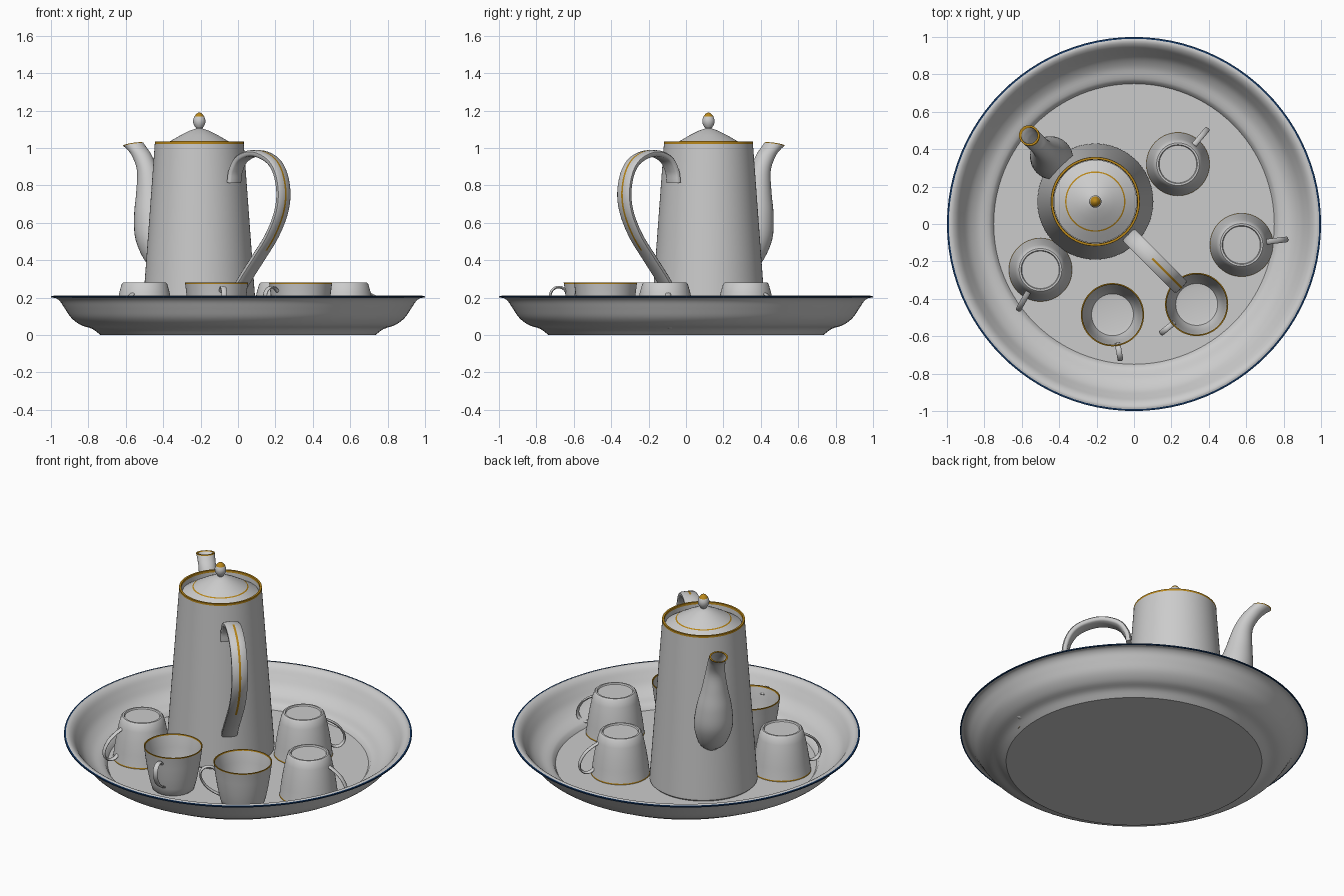
import bpy, math
from mathutils import Vector

if "Cube" in bpy.data.objects:
    bpy.data.objects.remove(bpy.data.objects["Cube"])

def material(name, rgb):
    m = bpy.data.materials.new(name)
    m.diffuse_color = (*rgb, 1)
    m.use_nodes = True
    m.node_tree.nodes["Principled BSDF"].inputs["Base Color"].default_value = m.diffuse_color
    return m

GREY = material("grey", (0.8, 0.8, 0.8))
GOLD = material("gold", (0.48, 0.24, 0.01))
BLUE = material("navy", (0.005, 0.03, 0.1))

def smooth_path(pts, n):
    """Catmull-Rom interpolation with n steps per span."""
    p = [Vector(q) for q in pts]
    p = [2 * p[0] - p[1]] + p + [2 * p[-1] - p[-2]]
    out = []
    for a, b, c, d in zip(p, p[1:], p[2:], p[3:]):
        for i in range(n):
            t = i / n
            out.append(0.5 * (2 * b + (c - a) * t + (2 * a - 5 * b + 4 * c - d) * t * t
                              + (3 * b - a - 3 * c + d) * t ** 3))
    return out + [p[-2]]

def make_mesh(name, verts, faces, mats, indices, angle=35):
    me = bpy.data.meshes.new(name)
    me.from_pydata(verts, [], faces)
    for m in mats:
        me.materials.append(m)
    me.polygons.foreach_set("material_index", indices)
    me.shade_smooth()
    me.set_sharp_from_angle(angle=math.radians(angle))
    return me

def place(name, me, loc, rot=(0, 0, 0)):
    ob = bpy.data.objects.new(name, me)
    ob.location, ob.rotation_euler = loc, rot
    bpy.context.collection.objects.link(ob)
    return ob

def lathe(name, prof, accent=GOLD, bands=(), seg=72):
    """Revolve (r, z) points; segments listed in bands get the accent colour."""
    verts, rings, faces, idx = [], [], [], []
    for r, z in prof:
        n = 1 if r < 1e-6 else seg
        rings.append([len(verts) + i for i in range(n)])
        verts += [(r * math.cos(2 * math.pi * i / seg), r * math.sin(2 * math.pi * i / seg), z)
                  for i in range(n)]
    for k, (a, b) in enumerate(zip(rings, rings[1:])):
        for i in range(seg):
            j = (i + 1) % seg
            f = [a[i % len(a)], a[j % len(a)], b[j % len(b)], b[i % len(b)]]
            faces.append(list(dict.fromkeys(f)))
            idx.append(int(k in bands))
    return make_mesh(name, verts, faces, [GREY, accent], idx)

def sweep(name, path, cross, gold=lambda ring, side: False, flat=False, wall=0):
    """Sweep a cross-section along (r, z, half_width, half_depth) in the xz plane."""
    rings, n, last = [], len(cross), len(path) - 1
    for i, p in enumerate(path):
        t = (path[min(i + 1, last)] - path[max(i - 1, 0)]).xy.normalized()
        nr = Vector((-1, 0.2 * (i / last) ** 3)) if flat else Vector((-t.y, t.x))
        rings.append((p, nr, 0))
    if wall:
        rings += [(p, nr, wall) for p, nr, _ in reversed(rings)]
    verts, faces, idx = [], [], []
    for p, nr, w in rings:
        for a, b in cross:
            d = b * (p[3] - w)
            verts.append((p[0] + nr.x * d, a * (p[2] - w), p[1] + nr.y * d))
    for k in range(len(rings) - 1):
        for i in range(n):
            j = (i + 1) % n
            faces.append([k * n + i, k * n + j, (k + 1) * n + j, (k + 1) * n + i])
            idx.append(int(gold(k, i)))
    if not wall:
        faces += [list(range(n))[::-1], list(range(len(verts) - n, len(verts)))]
        idx += [0, 0]
    return make_mesh(name, verts, faces, [GREY, GOLD], idx, 50)

def circle(n):
    return [(math.cos(2 * math.pi * i / n), math.sin(2 * math.pi * i / n)) for i in range(n)]

# Tray: thin shell with a rolled navy edge
under = [tuple(v) for v in smooth_path([(.735, 0), (.78, .033), (.84, .053), (.89, .09), (.925, .14),
                                        (.95, .178), (.972, .196), (.992, .2)], 4)]
inner = [(r - .004, z + .012) for r, z in reversed(under[3:-1])]
tray = [(0, 0)] + under + [(1.0, .2), (1.0, .207), (.99, .208)] + inner + [(.75, .015), (0, .015)]
u = len(under)
place("tray", lathe("tray", tray, BLUE, (u, u + 1, u + 2), 96), (0, 0, 0))

# Pot body
POT = (-.207, .12, 0)
body = [(0, .015), (.3, .015), (.31, .025), (.31, .04), (.238, 1.022), (.238, 1.034),
        (.226, 1.034), (.224, 1.022), (.29, .06), (.28, .04), (0, .04)]
place("pot_body", lathe("pot_body", body, GOLD, (4, 5, 6)), POT)

# Lid with a gold ring
lid = [(0, .98), (.222, .98), (.222, .995), (.19, 1.015), (.161, 1.033), (.154, 1.037),
       (.1, 1.068), (.05, 1.093), (.02, 1.103), (0, 1.104)]
place("pot_lid", lathe("pot_lid", lid, GOLD, (4,)), POT)

# Lid knob with a gold tip
knob = [(0, 1.095), (.017, 1.097), (.017, 1.106), (.026, 1.118), (.033, 1.135), (.033, 1.15),
        (.027, 1.168), (.016, 1.182), (.007, 1.188), (0, 1.19)]
place("lid_knob", lathe("lid_knob", knob, GOLD, (6, 7, 8), 32), POT)

# Spout: hollow tapering tube
spout = smooth_path([(.268, .33, .03, .02), (.295, .39, .08, .075), (.325, .51, .112, .11),
                     (.35, .64, .102, .1), (.37, .76, .076, .076), (.392, .88, .056, .056),
                     (.435, .96, .051, .053), (.475, 1.0, .052, .053), (.5, 1.02, .054, .055)], 5)
ns = len(spout)
place("pot_spout", sweep("pot_spout", spout, circle(32), lambda k, s: k in (ns - 2, ns - 1, ns),
                         flat=True, wall=.01), POT, (0, 0, math.radians(135)))

# Pot handle: flat band with a gold stripe along its outside
band = [(1, -.5), (1, .4), (.8, .85), (.13, 1), (-.13, 1), (-.8, .85), (-1, .4), (-1, -.5), (-.8, -1), (.8, -1)]
grip = smooth_path([(r, z, .046, .017) for r, z in
                    [(.262, .815), (.275, .88), (.325, .945), (.43, .973), (.545, .94), (.61, .87), (.637, .76),
                     (.617, .65), (.55, .53), (.455, .42), (.365, .32), (.29, .23)]], 5)
place("pot_handle", sweep("pot_handle", grip, band, lambda k, s: s == 3 and 15 <= k <= 42),
      POT, (0, 0, math.radians(-45)))

# Cups: shared bowl and handle shapes, three upside down and two upright
bowl = [(0, .008), (.1, .008), (.104, 0), (.114, 0), (.122, .008), (.134, .05), (.148, .12), (.159, .19),
        (.1675, .258), (.169, .265), (.163, .265), (.161, .258), (.152, .19), (.141, .12), (.126, .05),
        (.112, .02), (.09, .016), (0, .016)]
bowl_mesh = lathe("cup", bowl, GOLD, (8, 9, 10), 64)
loop = smooth_path([(r, z, .015, .007) for r, z in
                    [(.155, .215), (.18, .237), (.215, .238), (.241, .212), (.242, .17),
                     (.215, .12), (.175, .085), (.132, .06)]], 5)
loop_mesh = sweep("cup_handle", loop, circle(12))
cups = [(.235, .32, 50, True), (.575, -.112, 7, True), (-.5, -.245, 241, True),
        (-.115, -.485, 280, False), (.335, -.43, 219, False)]
for i, (x, y, ang, flipped) in enumerate(cups, 1):
    loc = (x, y, .28 if flipped else .015)
    rot = (math.pi if flipped else 0, 0, math.radians(ang))
    place(f"cup_{i}", bowl_mesh, loc, rot)
    place(f"cup_handle_{i}", loop_mesh, loc, rot)
